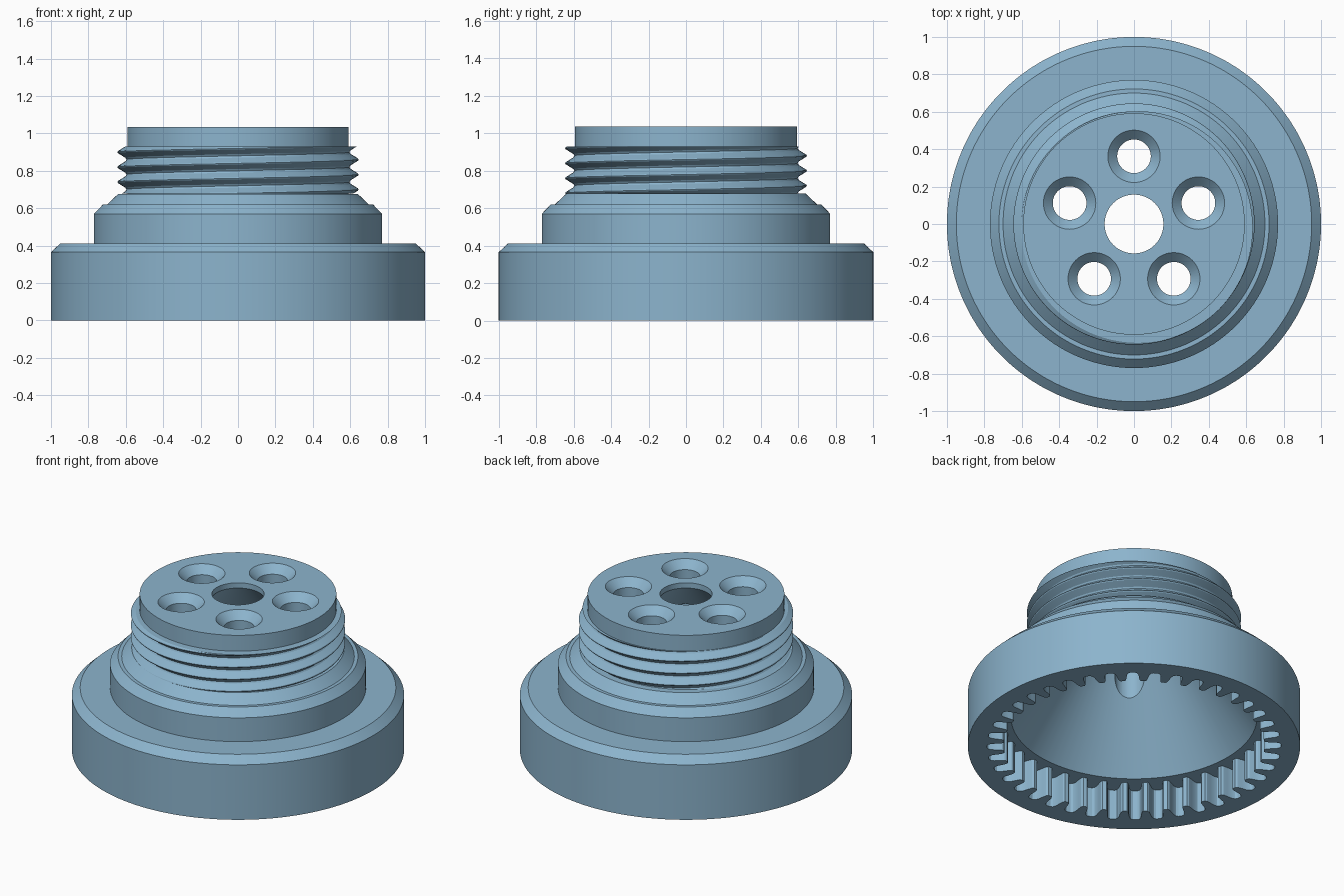
import bpy, bmesh, math
from math import cos, sin, pi, tau

if "Cube" in bpy.data.objects:
    bpy.data.objects.remove(bpy.data.objects["Cube"])

blue = bpy.data.materials.new("soft_blue")
blue.diffuse_color = (0.262, 0.456, 0.610, 1)
blue.use_nodes = True
blue.node_tree.nodes["Principled BSDF"].inputs["Base Color"].default_value = blue.diffuse_color


def finish(name, bm):
    bmesh.ops.recalc_face_normals(bm, faces=bm.faces)
    me = bpy.data.meshes.new(name)
    bm.to_mesh(me)
    bm.free()
    me.materials.append(blue)
    ob = bpy.data.objects.new(name, me)
    bpy.context.collection.objects.link(ob)
    return ob


def activate(ob):
    bpy.ops.object.select_all(action='DESELECT')
    ob.select_set(True)
    bpy.context.view_layer.objects.active = ob


def bridge(bm, a, b):
    n = len(a)
    for i in range(n):
        j = (i + 1) % n
        bm.faces.new((a[i], a[j], b[j], b[i]))


# Internal gear outline: one tooth as (fraction of pitch, radius)
TEETH = 40
half = [(0.10, 0.785), (0.17, 0.797), (0.21, 0.825), (0.24, 0.858), (0.31, 0.878), (0.40, 0.886)]
tooth = [(-t, r) for t, r in reversed(half)] + half
gear = [((k + t) * tau / TEETH, r) for k in range(TEETH) for t, r in tooth]

# Main body: rings walk up the outside, over the top, down the bore and into the gear
GEAR = None
rings = [(1, 0), (1, 0.365), (0.95, 0.412), (0.77, 0.412), (0.77, 0.57), (0.722, 0.62),
         (0.70, 0.62), (0.64, 0.677), (0.592, 0.677), (0.592, 1.035), (0.157, 1.035),
         (0.157, 1.0), (0.74, 0.2), (GEAR, 0.2), (GEAR, 0)]
bm = bmesh.new()
loops = []
for r, z in rings:
    loops.append([bm.verts.new(((r or g) * cos(a), (r or g) * sin(a), z)) for a, g in gear])
for i, loop in enumerate(loops):
    bridge(bm, loop, loops[(i + 1) % len(loops)])
body = finish("adapter_body", bm)

# Five countersunk bolt holes
bm = bmesh.new()
for k in range(5):
    a = pi / 2 + k * tau / 5
    cx, cy = 0.362 * cos(a), 0.362 * sin(a)
    holes = []
    for r, z in [(0.09, 0.1), (0.09, 0.985), (0.14, 1.035), (0.14, 1.1)]:
        holes.append([bm.verts.new((cx + r * cos(tau * s / 48), cy + r * sin(tau * s / 48), z))
                      for s in range(48)])
    for lo, hi in zip(holes, holes[1:]):
        bridge(bm, lo, hi)
    bm.faces.new(holes[0])
    bm.faces.new(holes[-1])
cutter = finish("bolt_hole_cutter", bm)
cutter.hide_render = True
mod = body.modifiers.new("bolt_holes", 'BOOLEAN')
mod.object, mod.operation, mod.solver = cutter, 'DIFFERENCE', 'EXACT'
activate(body)
bpy.ops.object.modifier_apply(modifier=mod.name)
bpy.data.objects.remove(cutter)
bpy.ops.object.shade_smooth_by_angle(angle=math.radians(25))

# Right-hand screw thread: a helical strip trimmed flat at both ends
PITCH, STEPS = 0.08, 120
Z_LOW, Z_HIGH = 0.679, 0.93
profile = [(0.0, 0.645), (0.07, 0.642), (0.38, 0.602), (0.5, 0.596), (0.62, 0.602), (0.93, 0.642)]
bm = bmesh.new()
rows = []
for turn in range(7):
    for t, r in profile:
        # each row runs one full turn and ends one pitch higher
        rows.append([bm.verts.new((r * cos(tau * s / STEPS), r * sin(tau * s / STEPS),
                                   0.54 + PITCH * (turn + t + s / STEPS)))
                     for s in range(STEPS + 1)])
for lo, hi in zip(rows, rows[1:]):
    for s in range(STEPS):
        bm.faces.new((lo[s], lo[s + 1], hi[s + 1], hi[s]))
bmesh.ops.remove_doubles(bm, verts=bm.verts, dist=0.0002)
for z, up in ((Z_HIGH, 1), (Z_LOW, -1)):
    bmesh.ops.bisect_plane(bm, geom=bm.verts[:] + bm.edges[:] + bm.faces[:],
                           plane_co=(0, 0, z), plane_no=(0, 0, up), clear_outer=True)
# flat end faces reaching in to the core
rim = [e for e in bm.edges if e.is_boundary]
ext = bmesh.ops.extrude_edge_only(bm, edges=rim)
for v in ext["geom"]:
    if isinstance(v, bmesh.types.BMVert):
        f = 0.588 / math.hypot(v.co.x, v.co.y)
        v.co.x *= f
        v.co.y *= f
thread = finish("screw_thread", bm)
activate(thread)
bpy.ops.object.shade_smooth_by_angle(angle=math.radians(25))
